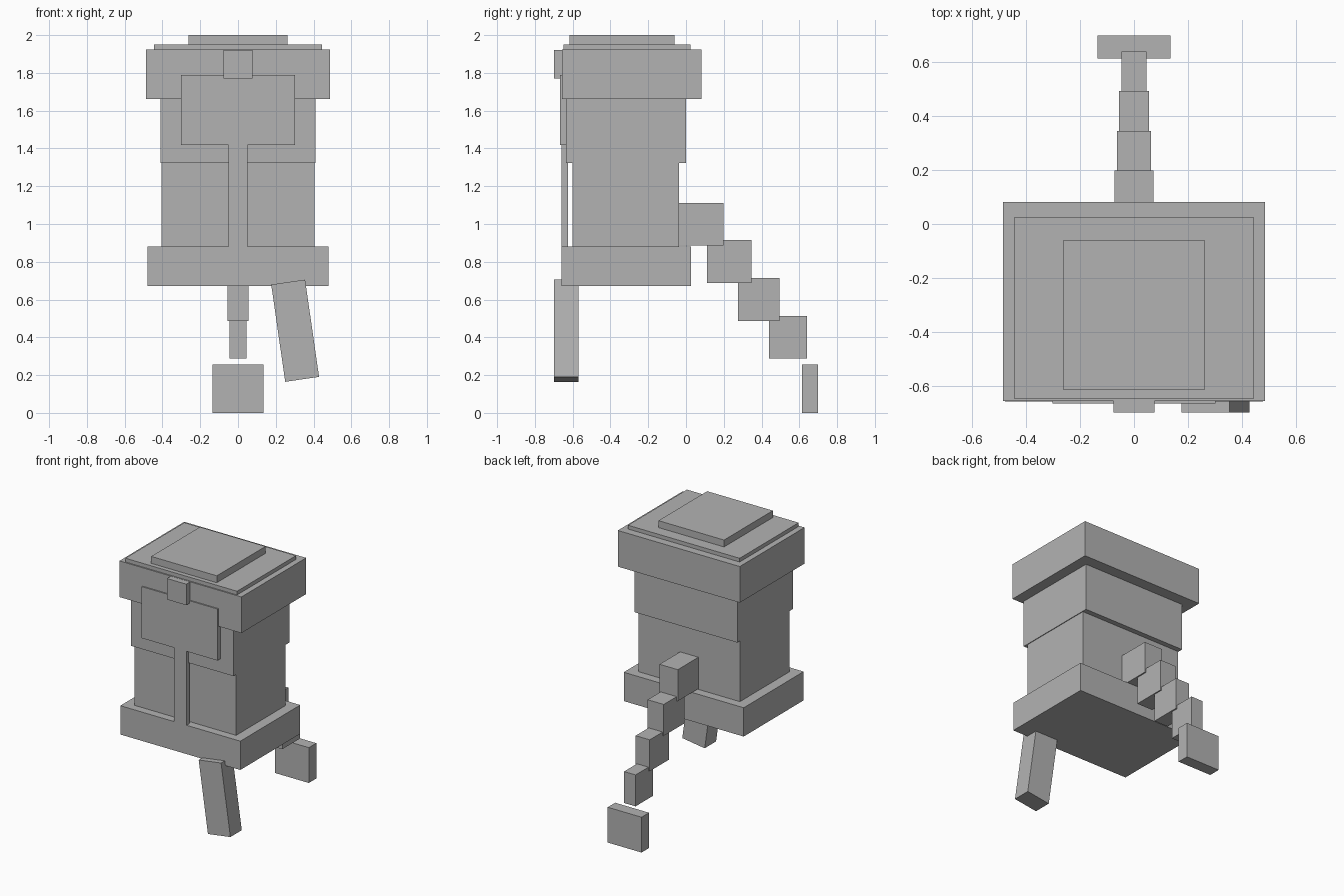
import bpy
from math import radians

if "Cube" in bpy.data.objects:
    bpy.data.objects.remove(bpy.data.objects["Cube"])

grey = bpy.data.materials.new("plain grey")
grey.diffuse_color = (0.45, 0.45, 0.45, 1)
grey.use_nodes = True
grey.node_tree.nodes["Principled BSDF"].inputs["Base Color"].default_value = grey.diffuse_color


def box(name, x, y, z, tilt=0.0):
    """Box from (min, max) ranges, optionally tilted about the front-back axis."""
    ranges = (x, y, z)
    bpy.ops.mesh.primitive_cube_add(size=1, location=[(a + b) / 2 for a, b in ranges])
    ob = bpy.context.object
    ob.name = ob.data.name = name
    for v in ob.data.vertices:
        for i, (a, b) in enumerate(ranges):
            v.co[i] *= b - a
    ob.rotation_euler.y = radians(tilt)
    ob.data.materials.append(grey)
    return ob


def centred(name, half_width, y, z):
    return box(name, (-half_width, half_width), y, z)


# Stacked body, from the base up to the lid
centred("base_block", 0.479, (-0.658, 0.026), (0.672, 0.88))
centred("lower_body", 0.405, (-0.60, -0.037), (0.87, 1.33))
centred("upper_body", 0.410, (-0.635, 0.0), (1.322, 1.67))
centred("top_rim", 0.487, (-0.657, 0.082), (1.662, 1.923))
centred("lid_plate", 0.446, (-0.648, 0.025), (1.90, 1.95))
centred("lid_cap", 0.262, (-0.616, -0.06), (1.94, 2.0))

# Front fittings
centred("chest_plate", 0.303, (-0.666, -0.63), (1.418, 1.79))
centred("front_strip", 0.05, (-0.660, -0.625), (0.875, 1.43))
centred("front_knob", 0.077, (-0.70, -0.62), (1.77, 1.922))

# Slanted leg below the front of the base
box("front_leg", (0.212, 0.393), (-0.70, -0.57), (0.175, 0.695), tilt=-8.2)

# Tail stepping down behind, tapering to a wide end block
tail = [
    (0.073, (-0.04, 0.198), (0.885, 1.112)),
    (0.064, (0.11, 0.346), (0.688, 0.915)),
    (0.056, (0.275, 0.494), (0.487, 0.714)),
    (0.046, (0.44, 0.641), (0.287, 0.514)),
]
for i, (w, y, z) in enumerate(tail, 1):
    centred(f"tail_segment_{i}", w, y, z)
centred("tail_end", 0.135, (0.615, 0.70), (0.0, 0.255))
